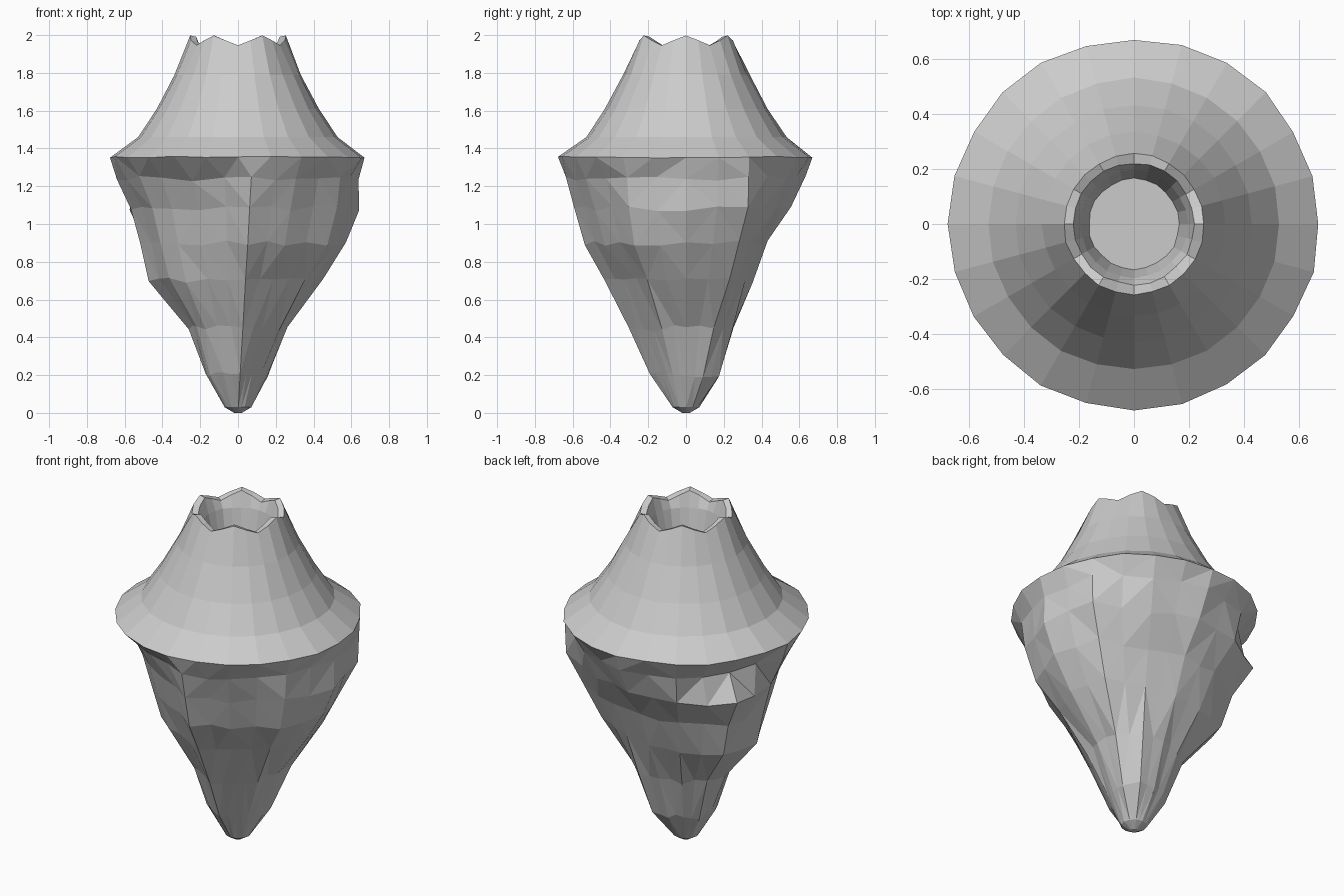
import bpy, bmesh, math, random
from mathutils import Vector

if "Cube" in bpy.data.objects:
    bpy.data.objects.remove(bpy.data.objects["Cube"])

random.seed(4)
N = 24


def polar(r, i, z):
    a = 2 * math.pi * i / N
    return Vector((r * math.cos(a), r * math.sin(a), z))


def loft(name, rings, cap_start=False, cap_end=False, triangulate=False):
    """Skin a stack of equal-sized rings into one flat-shaded object."""
    bm = bmesh.new()
    rows = [[bm.verts.new(p) for p in ring] for ring in rings]
    for a, b in zip(rows, rows[1:]):
        for i in range(N):
            j = (i + 1) % N
            bm.faces.new((a[i], a[j], b[j], b[i]))
    if cap_start:
        bm.faces.new(rows[0][::-1])
    if cap_end:
        bm.faces.new(rows[-1])
    if triangulate:
        bmesh.ops.triangulate(bm, faces=[f for f in bm.faces if len(f.verts) == 4])
    mesh = bpy.data.meshes.new(name)
    bm.to_mesh(mesh)
    bm.free()
    obj = bpy.data.objects.new(name, mesh)
    bpy.context.collection.objects.link(obj)
    return obj


# shared rim between the cone and the rock
RIM = [polar(0.675 + random.uniform(-0.008, 0.004), i, 1.355 + random.uniform(-0.005, 0.005))
       for i in range(N)]

# volcano cone with a six-peaked lip and a sunken crater: radius, height, lip waviness
cone_profile = [(0.53, 1.46, 0), (0.43, 1.61, 0), (0.335, 1.79, 0),
                (0.255, 1.972, 0.026), (0.22, 1.965, 0.026),
                (0.195, 1.90, 0), (0.165, 1.76, 0)]
cone_rings = [RIM]
for r, z, wave in cone_profile:
    cone_rings.append([polar(r + random.uniform(-0.003, 0.003), i,
                             z + wave * math.cos(6 * 2 * math.pi * i / N))
                       for i in range(N)])
loft("volcano_cone", cone_rings, cap_end=True)

# hanging rock: radii every 30 degrees from +x at each height,
# with buttress ridges at the front and right and a ledge at the back left
rock_rows = [
    (0.03, [0.07] * 12),
    (0.20, [.15, .18, .20, .17, .17, .17, .17, .17, .17, .19, .15, .14]),
    (0.45, [.26, .29, .28, .25, .25, .27, .26, .25, .25, .30, .25, .25]),
    (0.70, [.45, .46, .36, .35, .38, .48, .47, .42, .37, .43, .37, .41]),
    (0.90, [.57, .56, .43, .43, .46, .54, .51, .47, .44, .53, .49, .54]),
    (1.08, [.635, .65, .53, .55, .58, .66, .56, .52, .49, .59, .55, .60]),
    (1.24, [.635, .66, .61, .63, .62, .56, .635, .60, .56, .63, .61, .62]),
]
rock_rings = [[polar(0.02, i, 0) for i in range(N)]]
for z, radii in rock_rows:
    corners = [polar(r, 2 * k, z) for k, r in enumerate(radii)]
    ring = []
    for k in range(12):
        ring += [corners[k], (corners[k] + corners[(k + 1) % 12]) / 2]
    wobble = 0.006 if z > 0.1 else 0
    for p in ring:
        s = 1.008 + random.uniform(-wobble, wobble)
        p.x *= s
        p.y *= s
        p.z = z + 2.5 * random.uniform(-wobble, wobble)
    # lean the front ridge slightly towards +x
    for i in range(16, 20):
        ring[i].x += 0.06 * z * math.sin(math.pi * (i - 15) / 5)
    rock_rings.append(ring)
rock_rings.append(RIM)
loft("hanging_rock", rock_rings, cap_start=True, triangulate=True)
